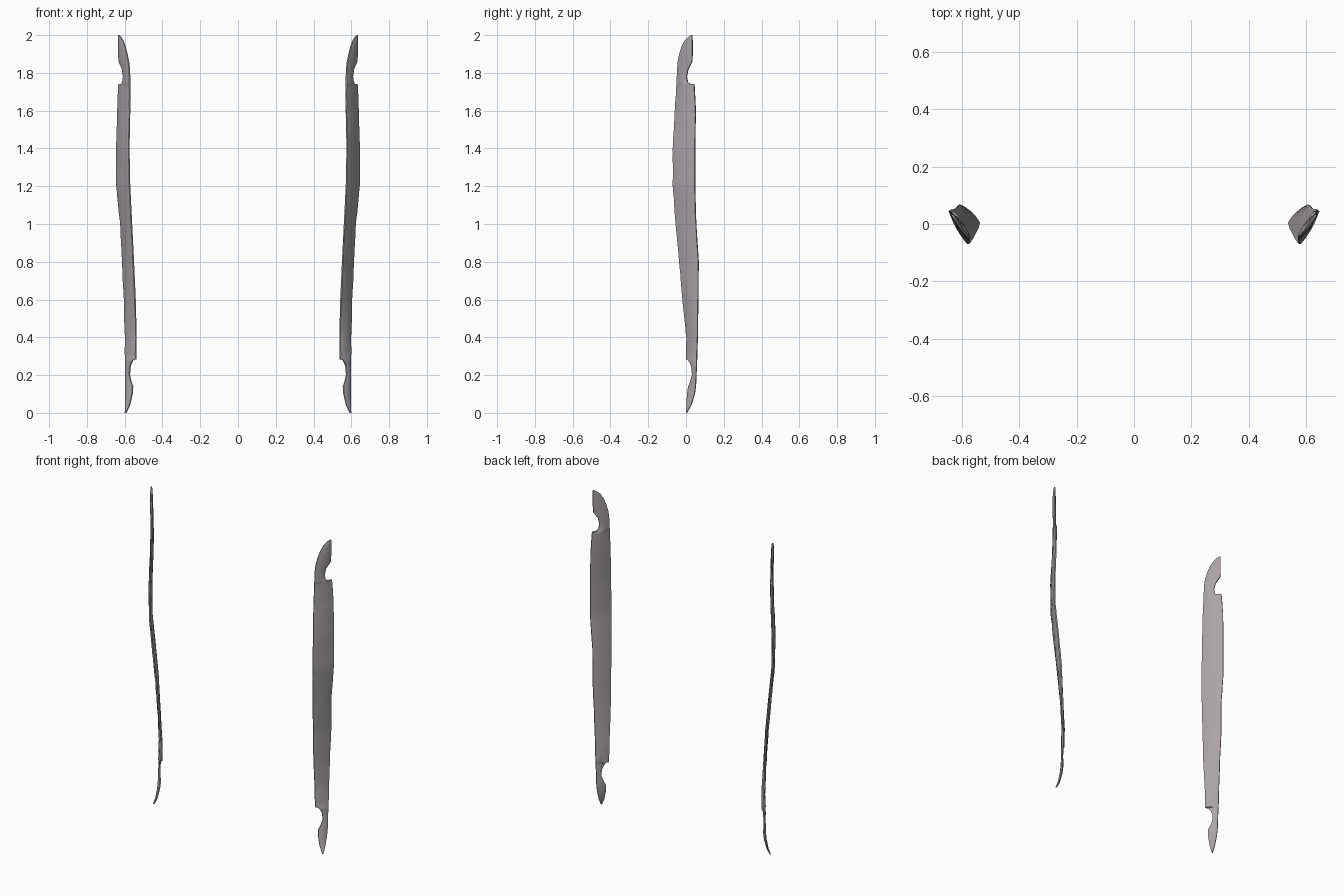
import bpy, bmesh, random
from mathutils import Vector

if "Cube" in bpy.data.objects:
    bpy.data.objects.remove(bpy.data.objects["Cube"])

# One steel colour
steel = bpy.data.materials.new("worn_steel")
steel.diffuse_color = (0.40, 0.37, 0.39, 1)
steel.use_nodes = True
steel.node_tree.nodes["Principled BSDF"].inputs["Base Color"].default_value = steel.diffuse_color

# Blade stations: height, front edge x, y, rear edge x, y
STATIONS = [
    (0.00, .593, .001, .597, .004),
    (0.04, .574, .004, .595, .027),
    (0.10, .560, .007, .594, .046),
    (0.14, .557, .013, .595, .051),
    (0.165, .566, .023, .595, .053),
    (0.20, .574, .033, .595, .054),
    (0.24, .572, .031, .595, .056),
    (0.265, .564, .022, .596, .057),
    (0.28, .556, .012, .596, .057),
    (0.284, .541, .003, .596, .058),
    (0.40, .539, .003, .597, .061),
    (0.60, .544, -.017, .602, .064),
    (0.80, .553, -.034, .611, .066),
    (1.00, .563, -.053, .622, .053),
    (1.20, .573, -.068, .642, .047),
    (1.40, .577, -.068, .642, .047),
    (1.60, .573, -.058, .637, .051),
    (1.72, .573, -.050, .632, .045),
    (1.74, .573, -.049, .631, .043),
    (1.742, .573, -.049, .618, .022),
    (1.75, .573, -.048, .611, .010),
    (1.78, .573, -.047, .607, .004),
    (1.82, .574, -.045, .612, .012),
    (1.86, .579, -.042, .630, .033),
    (1.90, .587, -.034, .632, .034),
    (1.94, .597, -.022, .632, .034),
    (1.97, .608, -.006, .632, .034),
    (1.99, .620, .014, .633, .033),
    (2.00, .631, .029, .633, .032),
]
COLS = 7
NORMAL = Vector((0.82, -0.57, 0))   # outward face direction


def dense_rows():
    """Fill long gaps between stations with interpolated rows."""
    rows = []
    for a, b in zip(STATIONS, STATIONS[1:]):
        n = max(1, round((b[0] - a[0]) / 0.035))
        for i in range(n):
            t = i / n
            if a[0] >= 0.4 and b[0] <= 1.6:
                t = t * 0.7 + 0.3 * t * t * (3 - 2 * t)
            rows.append([p + (q - p) * t for p, q in zip(a, b)])
    rows.append(list(STATIONS[-1]))
    return rows


def make_blade(name, side):
    random.seed(4)
    bm = bmesh.new()
    rings = []
    for z, fx, fy, rx, ry in dense_rows():
        front, rear = Vector((fx, fy, z)), Vector((rx, ry, z))
        width = (rear - front).length
        worn = 0.0014 if 0.3 < z < 1.7 else 0.0003
        outer, inner = [], []
        for c in range(COLS):
            t = c / (COLS - 1)
            p = front.lerp(rear, t)
            # thin edges swelling to a thicker middle
            half = 0.0035 + min(0.006, width * 0.08) * (1 - (2 * t - 1) ** 2)
            # hammered outer face, smooth inner face
            outer.append(p + NORMAL * (half + random.uniform(-worn, worn)))
            inner.append(p - NORMAL * half)
        loop = outer + inner[::-1]
        rings.append([bm.verts.new((v.x * side, v.y, v.z)) for v in loop])
    n = COLS * 2
    for a, b in zip(rings, rings[1:]):
        for i in range(n):
            j = (i + 1) % n
            bm.faces.new((a[i], a[j], b[j], b[i]))
    bm.faces.new(rings[0])
    bm.faces.new(rings[-1])
    bmesh.ops.recalc_face_normals(bm, faces=bm.faces)
    mesh = bpy.data.meshes.new(name)
    bm.to_mesh(mesh)
    bm.free()
    mesh.materials.append(steel)
    ob = bpy.data.objects.new(name, mesh)
    bpy.context.collection.objects.link(ob)
    bpy.ops.object.select_all(action='DESELECT')
    ob.select_set(True)
    bpy.context.view_layer.objects.active = ob
    bpy.ops.object.shade_smooth_by_angle(angle=0.6)


# Mirrored pair of notched blades
make_blade("right_blade", 1)
make_blade("left_blade", -1)
